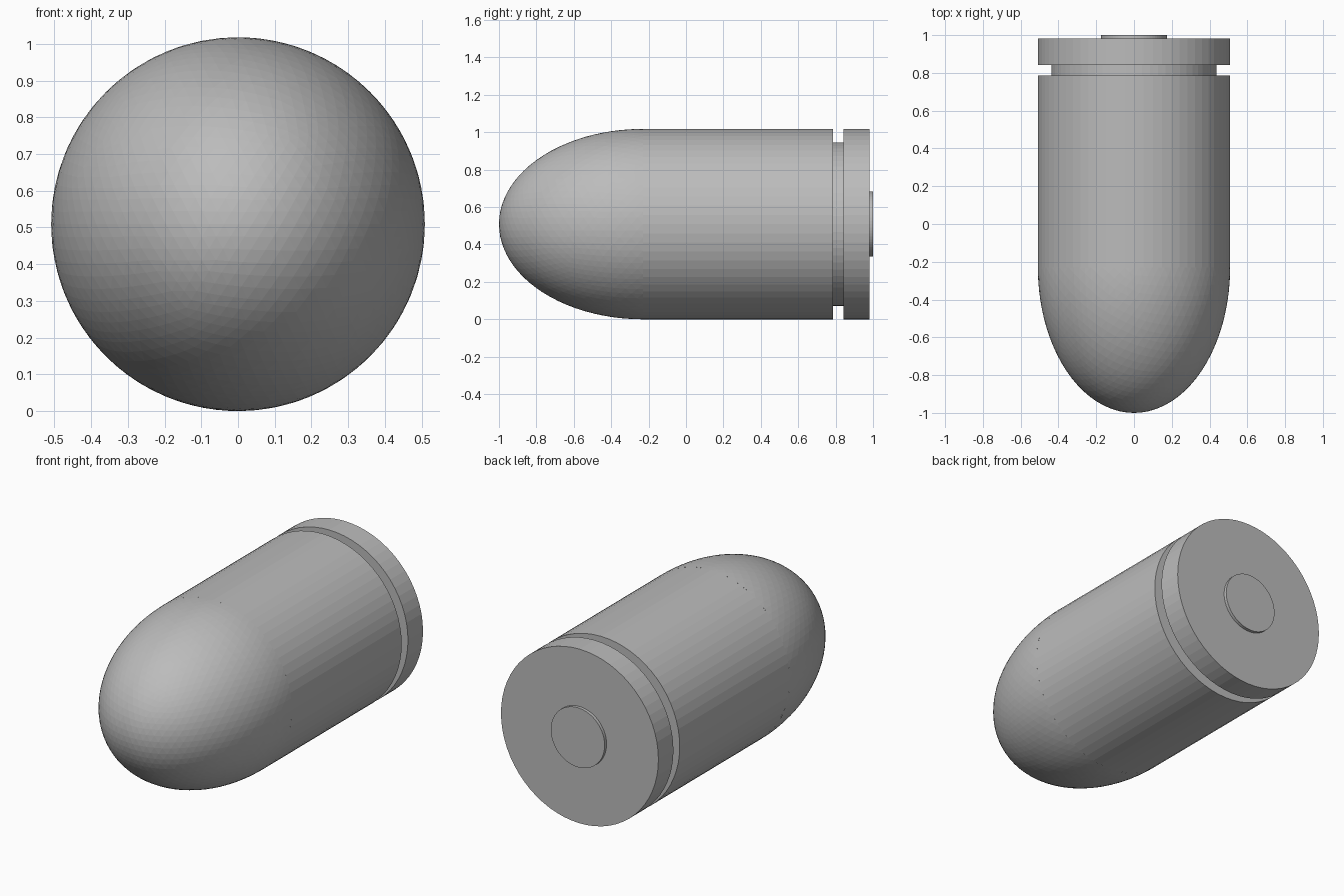
import bpy
import bmesh
from math import radians
from mathutils import Matrix, Vector

if "Cube" in bpy.data.objects:
    bpy.data.objects.remove(bpy.data.objects["Cube"], do_unlink=True)

RADIUS = 0.509
AXIS_Z = RADIUS
NOSE_BASE = -0.23      # where the rounded nose meets the case
SIDES = 64

# Single plain grey
grey = bpy.data.materials.new("plain_grey")
grey.use_nodes = True
colour = (0.5, 0.5, 0.5, 1)
grey.diffuse_color = colour
grey.node_tree.nodes["Principled BSDF"].inputs["Base Color"].default_value = colour


def finish(name, bm):
    mesh = bpy.data.meshes.new(name)
    bmesh.ops.recalc_face_normals(bm, faces=bm.faces)
    bm.to_mesh(mesh)
    bm.free()
    mesh.materials.append(grey)
    obj = bpy.data.objects.new(name, mesh)
    bpy.context.collection.objects.link(obj)
    return obj


def disc(name, radius, y_front, y_back):
    """Flat-sided cylinder lying along the y axis."""
    bm = bmesh.new()
    place = (Matrix.Translation((0, (y_front + y_back) / 2, AXIS_Z))
             @ Matrix.Rotation(radians(90), 4, "X"))
    bmesh.ops.create_cone(bm, cap_ends=True, segments=SIDES, radius1=radius,
                          radius2=radius, depth=y_back - y_front, matrix=place)
    return finish(name, bm)


# Turned parts, front to back
disc("case_body", RADIUS, NOSE_BASE, 0.785)
disc("extractor_groove", 0.437, 0.785, 0.843)
disc("case_rim", RADIUS, 0.843, 0.982)
disc("primer", 0.174, 0.982, 1.0)

# Rounded nose: front half of a stretched, faceted sphere
bm = bmesh.new()
stretch = Matrix.Diagonal((RADIUS, 1 + NOSE_BASE, RADIUS, 1))
bmesh.ops.create_icosphere(bm, subdivisions=5, radius=1, matrix=stretch)
bmesh.ops.bisect_plane(bm, geom=bm.verts[:] + bm.edges[:] + bm.faces[:],
                       plane_co=Vector((0, 0, 0)), plane_no=Vector((0, 1, 0)),
                       clear_outer=True)
bmesh.ops.translate(bm, verts=bm.verts, vec=(0, NOSE_BASE, AXIS_Z))
finish("bullet_nose", bm)
